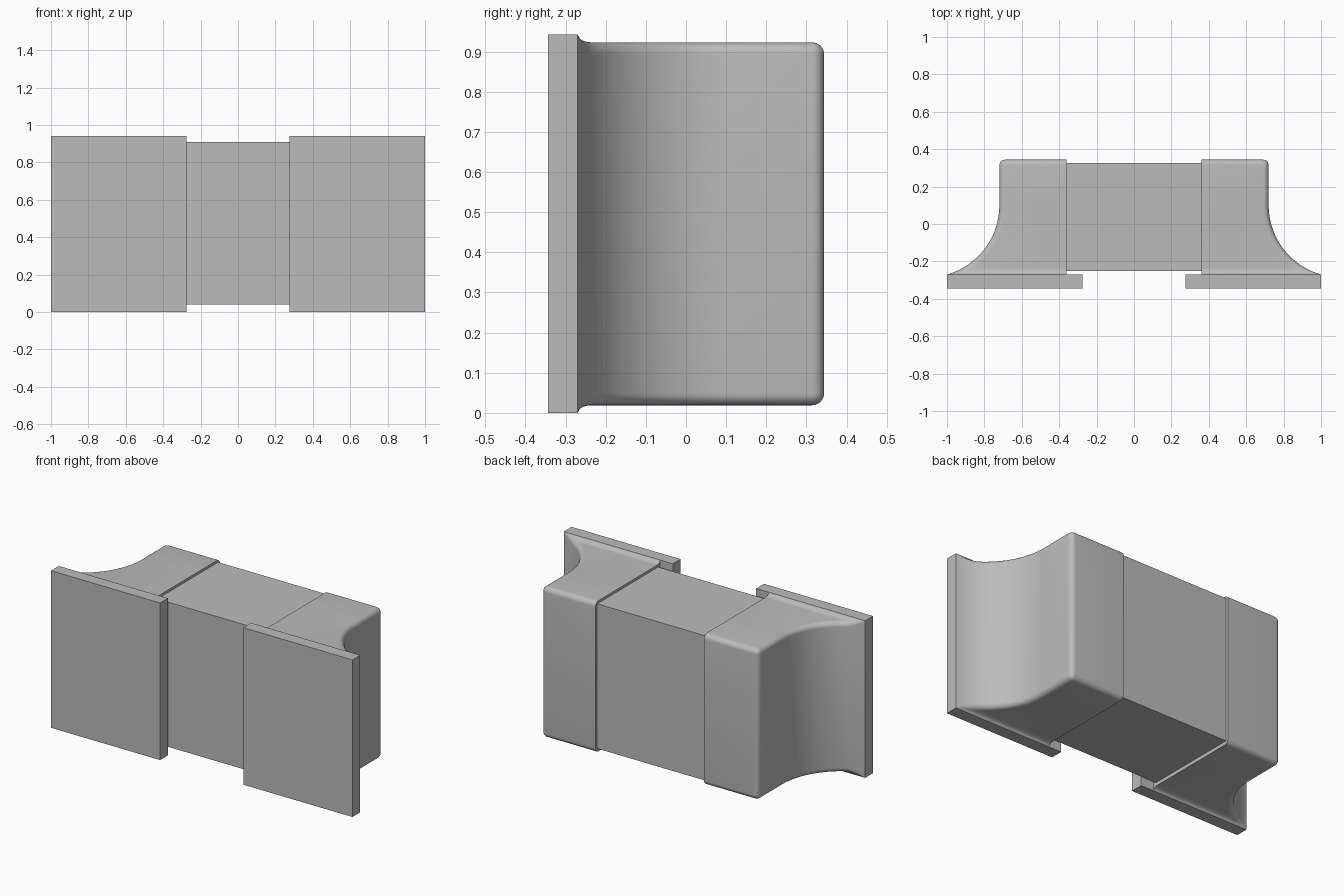
import bpy, bmesh, math

cube = bpy.data.objects.get("Cube")
if cube:
    bpy.data.objects.remove(cube, do_unlink=True)

# Single plain grey
grey = bpy.data.materials.new("plain_grey")
grey.use_nodes = True
COLOR = (0.5, 0.5, 0.5, 1)
grey.diffuse_color = COLOR
grey.node_tree.nodes["Principled BSDF"].inputs["Base Color"].default_value = COLOR

MID_Z = 0.471      # height of the centre line
SEAM = 0.36        # where the caps meet the centre block
FRONT, BACK = -0.27, 0.344
SIDE = 0.72        # outer side of a cap before it flares
HALF = 0.452       # half height of a cap
ROUND = 0.03       # edge rounding
STEPS = 6


def finish(name, bm):
    bmesh.ops.recalc_face_normals(bm, faces=bm.faces)
    mesh = bpy.data.meshes.new(name)
    bm.to_mesh(mesh)
    bm.free()
    mesh.materials.append(grey)
    obj = bpy.data.objects.new(name, mesh)
    bpy.context.collection.objects.link(obj)
    return obj


def box(name, x0, x1, y0, y1, z0, z1):
    bm = bmesh.new()
    bmesh.ops.create_cube(bm, size=1)
    for v in bm.verts:
        v.co.x = x1 if v.co.x > 0 else x0
        v.co.y = y1 if v.co.y > 0 else y0
        v.co.z = z1 if v.co.z > 0 else z0
    return finish(name, bm)


def section(y):
    """Outer x, half height and the corner radii in x and z at depth y."""
    start, radius = 0.1, 0.3845
    x, half, r, slope = SIDE, HALF, ROUND, 0
    if y < start:                       # concave flare towards the flange
        drop = start - y
        run = math.sqrt(radius ** 2 - drop ** 2)
        x += radius - run
        slope = drop / run
    fillet = 0.036
    if y < FRONT + fillet:              # small fillet against the flange
        s = min(1, (FRONT + fillet - y) / fillet)
        half += (MID_Z - HALF) * (1 - math.sqrt(1 - s * s))
        r *= 1 - 0.9 * s
    if y > BACK - ROUND:                # rounded back edges
        t = min(1, (y - BACK + ROUND) / ROUND)
        inset = ROUND * (1 - math.sqrt(1 - t * t))
        x, half, r = x - inset, half - inset, r - inset
    return x, half, r * math.sqrt(1 + slope ** 2), r


def cap(name, side):
    fillet_rows = [FRONT + 0.006 * i for i in range(STEPS)]
    flare_rows = [-0.234 + 0.334 * i / 20 for i in range(21)]
    back_rows = [BACK - ROUND + ROUND * math.sin(math.pi / 2 * i / STEPS)
                 for i in range(STEPS + 1)]
    bm = bmesh.new()
    rings = []
    for y in fillet_rows + flare_rows + back_rows:
        x, half, rx, rz = section(y)
        pts = [(SEAM, -half)]
        for sign in (-1, 1):
            for i in range(STEPS + 1):
                a = math.pi / 2 * (i / STEPS - (sign < 0))
                pts.append((x - rx + rx * math.cos(a),
                            sign * (half - rz) + rz * math.sin(a)))
        pts.append((SEAM, half))
        rings.append([bm.verts.new((side * px, y, MID_Z + pz)) for px, pz in pts])
    for a, b in zip(rings, rings[1:]):
        for i in range(len(a)):
            j = (i + 1) % len(a)
            bm.faces.new((a[i], a[j], b[j], b[i]))
    bm.faces.new(rings[0])
    bm.faces.new(rings[-1])
    bmesh.ops.remove_doubles(bm, verts=bm.verts, dist=0.0001)
    obj = finish(name, bm)
    bpy.ops.object.select_all(action="DESELECT")
    obj.select_set(True)
    bpy.context.view_layer.objects.active = obj
    bpy.ops.object.shade_smooth_by_angle(angle=math.radians(35))


# Centre block, tucked slightly into the caps
box("centre_block", -SEAM - 0.01, SEAM + 0.01, -0.25, 0.327, 0.04, 0.908)

# Flared end caps with their flat mounting flanges
for label, side in (("left", 1), ("right", -1)):
    cap(label + "_end_cap", side)
    inner, outer = sorted((side * 0.276, side * 1.0))
    box(label + "_flange", inner, outer, -0.344, FRONT, 0, 2 * MID_Z)
